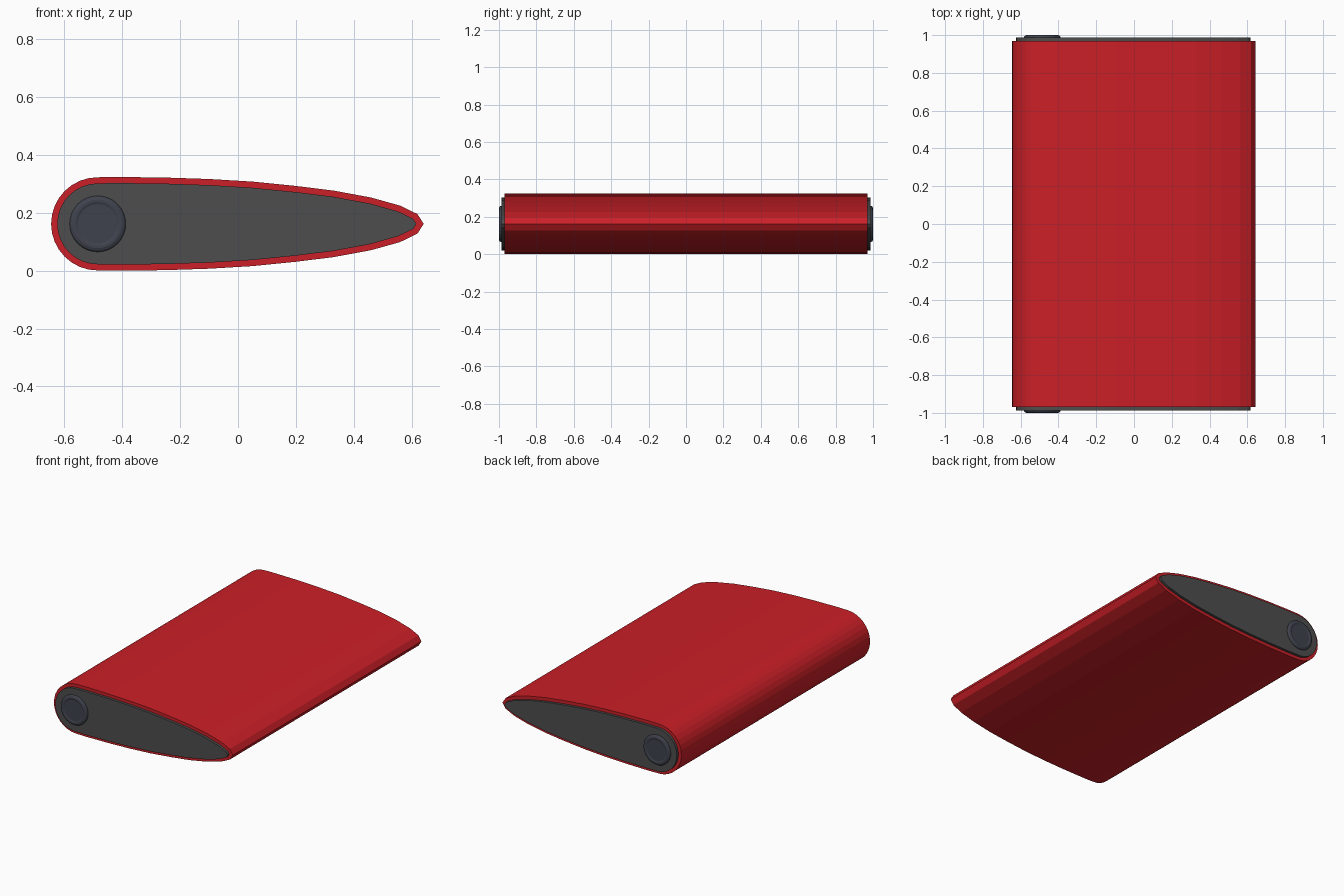
import bpy, bmesh, math
from mathutils import Vector

if "Cube" in bpy.data.objects:
    bpy.data.objects.remove(bpy.data.objects["Cube"])

ZC = 0.162      # height of the symmetry line
R = 0.161       # nose radius
NOSE_X = -0.485


def material(name, rgb):
    m = bpy.data.materials.new(name)
    m.diffuse_color = (*rgb, 1)
    m.use_nodes = True
    m.node_tree.nodes["Principled BSDF"].inputs["Base Color"].default_value = m.diffuse_color
    return m


RED = material("red", (0.60, 0.014, 0.02))
DARK = material("dark_grey", (0.075, 0.075, 0.075))
BLUE = material("blue_grey", (0.05, 0.055, 0.075))


def profile(inset=0.0):
    """Teardrop outline in x/z, offset inward by the given amount."""
    upper = [(NOSE_X - R * math.cos(a), R * math.sin(a))
             for a in (math.pi / 2 * i / 8 for i in range(9))]
    upper += [(-0.41, 0.162), (-0.25, 0.160), (-0.1, 0.155), (0.05, 0.146),
              (0.2, 0.131), (0.33, 0.115), (0.46, 0.091), (0.56, 0.063),
              (0.62, 0.034), (0.642, 0)]
    pts = [Vector(p) for p in upper]
    pts += [Vector((p.x, -p.y)) for p in reversed(pts[1:-1])]
    out = []
    for i, p in enumerate(pts):
        a = (p - pts[i - 1]).normalized()
        b = (pts[(i + 1) % len(pts)] - p).normalized()
        n = Vector((a.y + b.y, -a.x - b.x)).normalized()   # inward normal
        out.append(p + n * inset / n.dot(Vector((a.y, -a.x))))
    return out


def loft(name, rings, mat):
    """Skin a list of (outline, y) rings and cap both ends."""
    bm = bmesh.new()
    loops = [[bm.verts.new((p[0], y, p[1] + ZC)) for p in o] for o, y in rings]
    for l0, l1 in zip(loops, loops[1:]):
        for i in range(len(l0)):
            j = (i + 1) % len(l0)
            bm.faces.new((l0[i], l0[j], l1[j], l1[i]))
    bm.faces.new(loops[0])
    bm.faces.new(list(reversed(loops[-1])))
    bmesh.ops.recalc_face_normals(bm, faces=bm.faces)
    me = bpy.data.meshes.new(name)
    bm.to_mesh(me)
    bm.free()
    me.materials.append(mat)
    ob = bpy.data.objects.new(name, me)
    bpy.context.collection.objects.link(ob)
    return ob


def circle(r, n=32):
    return [(NOSE_X + r * math.cos(2 * math.pi * i / n),
             r * math.sin(2 * math.pi * i / n)) for i in range(n)]


# main red body
loft("body", [(profile(), -0.97), (profile(), 0.97)], RED)

# end plate and round button on each end
for side, s in (("front", -1), ("back", 1)):
    loft(side + "_end_plate",
         [(profile(0.021), s * 0.95), (profile(0.021), s * 0.987)], DARK)
    rings = [(0.097, 0.975), (0.097, 0.990), (0.093, 0.996),
             (0.084, 1.0), (0.076, 1.0), (0.068, 0.997)]
    loft(side + "_button", [(circle(r), s * y) for r, y in rings], BLUE)
